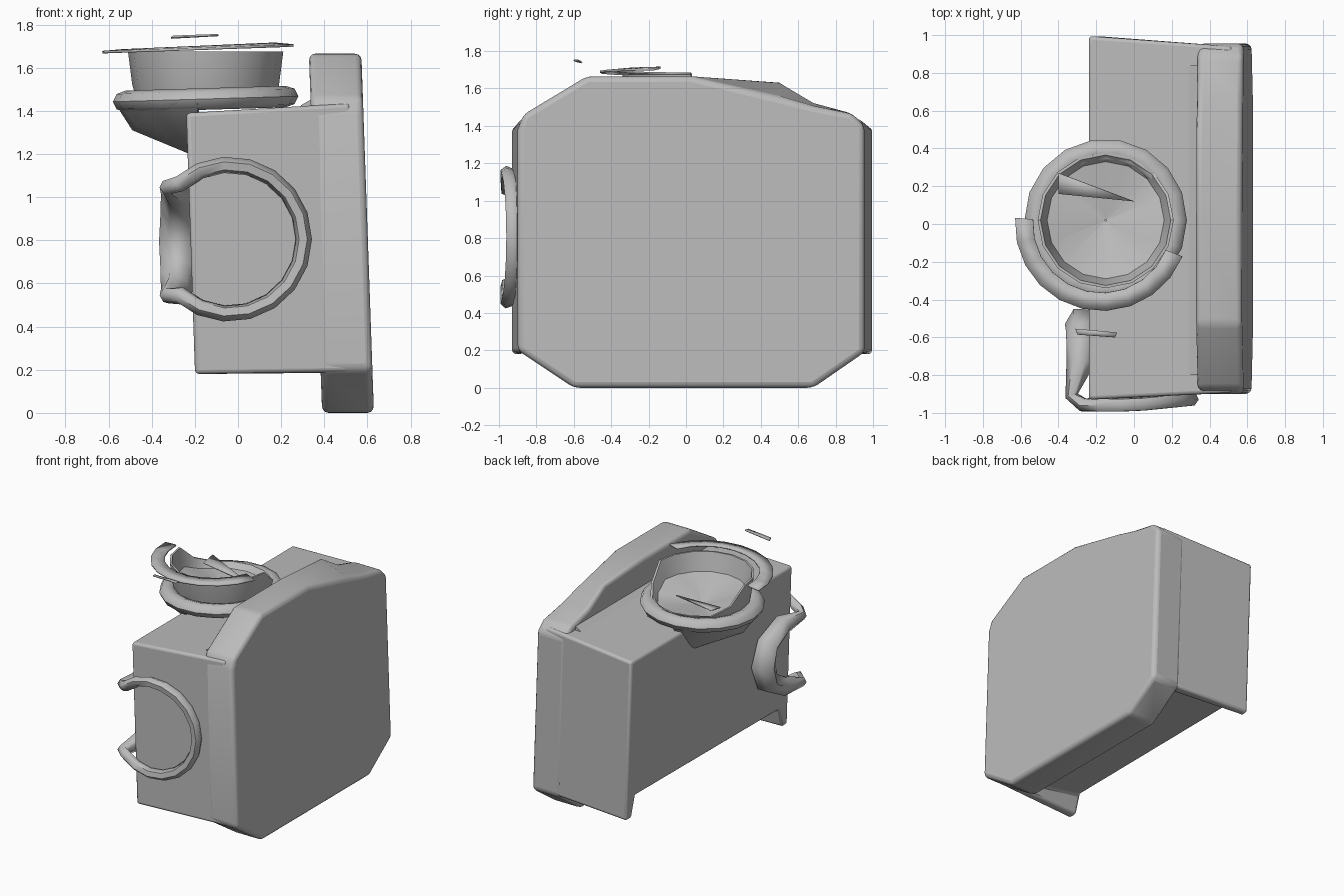
import bpy, bmesh, math

cube = bpy.data.objects.get("Cube")
if cube:
    bpy.data.objects.remove(cube, do_unlink=True)

grey = bpy.data.materials.new("plain_grey")
grey.use_nodes = True
grey.diffuse_color = (0.5, 0.5, 0.5, 1)
bsdf = next(n for n in grey.node_tree.nodes if n.type == 'BSDF_PRINCIPLED')
bsdf.inputs["Base Color"].default_value = (0.5, 0.5, 0.5, 1)
bsdf.inputs["Roughness"].default_value = 0.7


def select_only(obj):
    bpy.ops.object.select_all(action='DESELECT')
    obj.select_set(True)
    bpy.context.view_layer.objects.active = obj


def smooth(obj, angle):
    select_only(obj)
    bpy.ops.object.shade_smooth_by_angle(angle=math.radians(angle))


def finish(name, bm, bevel=0.0, thick=0.0, angle=40):
    bmesh.ops.recalc_face_normals(bm, faces=bm.faces)
    mesh = bpy.data.meshes.new(name)
    bm.to_mesh(mesh)
    bm.free()
    mesh.materials.append(grey)
    obj = bpy.data.objects.new(name, mesh)
    bpy.context.collection.objects.link(obj)
    smooth(obj, angle)
    if thick:
        mod = obj.modifiers.new("thickness", 'SOLIDIFY')
        mod.thickness = thick
        mod.offset = 0
    if bevel:
        mod = obj.modifiers.new("soft_edges", 'BEVEL')
        mod.width = bevel
        mod.segments = 3
        mod.limit_method = 'ANGLE'
        mod.angle_limit = math.radians(25)


def loft(name, rings, caps=True, closed=True, **kw):
    """Skin matching loops of points."""
    bm = bmesh.new()
    loops = [[bm.verts.new(p) for p in ring] for ring in rings]
    n = len(loops[0])
    for a, b in zip(loops, loops[1:]):
        for i in range(n if closed else n - 1):
            j = (i + 1) % n
            bm.faces.new((a[i], a[j], b[j], b[i]))
    if caps:
        bm.faces.new(loops[0])
        bm.faces.new(loops[-1])
    finish(name, bm, **kw)


def lathe(name, profile, centre, height, steps=16, angle=40):
    """Turn (radius, z) pairs about a vertical axis; height() warps z by direction."""
    turns = [math.tau * k / steps for k in range(steps)]
    loft(name, [[(centre[0] + r * math.cos(t), centre[1] + r * math.sin(t), height(r, z, t))
                 for t in turns] for r, z in profile], caps=False, angle=angle)


def plate(name, points):
    bm = bmesh.new()
    bm.faces.new([bm.verts.new(p) for p in points])
    finish(name, bm, thick=0.008)


# Main box, tapered toward the slab, with an underside hollowed between its end walls
sections = []
for y, z in ((-0.93, 0.18), (-0.87, 0.18), (-0.83, 0.33), (0.9, 0.34), (0.94, 0.18), (0.995, 0.18)):
    near = y * 0.96 if y < 0 else y * 0.945
    sections.append([(-0.193 - 0.034 * z, y, z), (0.52, near, 0.19),
                     (0.52, near, 1.435), (-0.24, y, 1.39)])
loft("main_box", sections, bevel=0.03)

# Tall side slab with cut corners; its rear top edge dips on the outer side
lower = [(-0.9, 0.2), (-0.6, 0), (0.68, 0), (0.955, 0.19), (0.955, 1.4), (0.89, 1.465)]
upper = [(0.03, 1.665), (-0.53, 1.665), (-0.87, 1.46), (-0.9, 1.38)]
outer = lower + [(0.68, 1.505), (0.5, 1.55)] + upper
inner = lower + [(0.68, 1.525), (0.5, 1.64)] + upper
loft("side_slab", [
    [(0.39 - 0.037 * z, y, z) for y, z in inner],
    [(0.63 - 0.035 * z, y, z) for y, z in outer],
], bevel=0.03)

# Sloped fillets joining slab and box, above and below
for name, wall, z, step in (("upper_fillet", 0.34, 1.425, 0.045), ("lower_fillet", 0.385, 0.22, -0.06)):
    loft(name, [[(wall - 0.05, y, z), (wall + 0.03, y, z + step),
                 (wall + 0.03, y, z - step)] for y in (-0.8, 0.84)])

# Front ring that bends back into a broad band along the box side
path = []
for k in range(15):
    t = math.radians(-132 + 264 * k / 14)
    x = -0.04 + 0.345 * math.cos(t)
    path.append((x, -0.957 + 0.03 * max(0, x) / 0.3, 0.805 + 0.345 * math.sin(t), 1.08))
side = [(-0.33, -0.91, 0.25, 1.0), (-0.285, -0.74, 0.23, 2.1), (-0.275, -0.58, 0.14, 2.4)]
path += [(x, y, 0.795 + d, r) for x, y, d, r in side]
path.append((-0.275, -0.53, 0.795, 2.6))
path += [(x, y, 0.795 - d, r) for x, y, d, r in reversed(side)]
curve = bpy.data.curves.new("front_ring", 'CURVE')
curve.dimensions = '3D'
curve.bevel_depth = 0.035
curve.bevel_resolution = 1
spline = curve.splines.new('POLY')
spline.points.add(len(path) - 1)
for point, (x, y, z, r) in zip(spline.points, path):
    point.co = (x, y, z, 1)
    point.radius = r
spline.use_cyclic_u = True
curve.materials.append(grey)
front_ring = bpy.data.objects.new("front_ring", curve)
bpy.context.collection.objects.link(front_ring)
select_only(front_ring)
bpy.ops.object.convert(target='MESH')
smooth(bpy.context.view_layer.objects.active, 60)

# Collar around the cup, rising slightly to one side
centre = (-0.15, 0.02)
collar = [(0.37 + 0.06 * math.cos(t), 1.455 + 0.05 * math.sin(t))
          for t in (math.tau * k / 8 for k in range(9))]
lathe("cup_collar", collar, centre, lambda r, z, t: z + 0.03 * r * math.cos(t), steps=18, angle=60)

# Lip of the collar running down onto the box side
bm = bmesh.new()
for k in range(11):
    t = math.radians(95 + 170 * k / 10)
    x, y = math.cos(t), math.sin(t)
    bm.verts.new((centre[0] + 0.42 * x, centre[1] + 0.42 * y, 1.435))
    bm.verts.new((centre[0] + 0.34 * x, centre[1] + 0.34 * y, 1.31 + 0.08 * abs(y)))
for y in (-0.15, 0.25):
    bm.verts.new((-0.2, y, 1.19))
bmesh.ops.convex_hull(bm, input=bm.verts)
finish("collar_lip", bm, angle=60)


# Cup with a tall front wall, a low back and a conical floor
def cup_height(r, z, t):
    back = min(1, max(0, math.sin(t) - 0.1) / 0.4)
    return min(z, 1.44 + (z - 1.44) * (1 - 0.72 * back))


lathe("cup", [(0.31, 1.42), (0.34, 1.52), (0.36, 1.675), (0.345, 1.675), (0.31, 1.54), (0.005, 1.44)],
      centre, cup_height)

# Folded flap inside the cup
plate("cup_flap", [(-0.4, 0.27, 1.55), (-0.4, 0.16, 1.53), (0.0, 0.12, 1.5)])

# Broken rim ribbon around the front half of the cup
ribbon = []
for k in range(11):
    t = math.radians(176 + 162 * k / 10)
    ribbon.append([(-0.17 + r * math.cos(t), r * math.sin(t), z + 0.016 * (1 + math.cos(t)))
                   for r, z in ((0.46, 1.672), (0.365, 1.68))])
loft("rim_ribbon", ribbon, caps=False, closed=False, thick=0.012)

# Loose shard in front of the cup
plate("loose_shard", [(-0.31, -0.555, 1.738), (-0.09, -0.575, 1.75),
                      (-0.1, -0.6, 1.752), (-0.3, -0.585, 1.745)])
